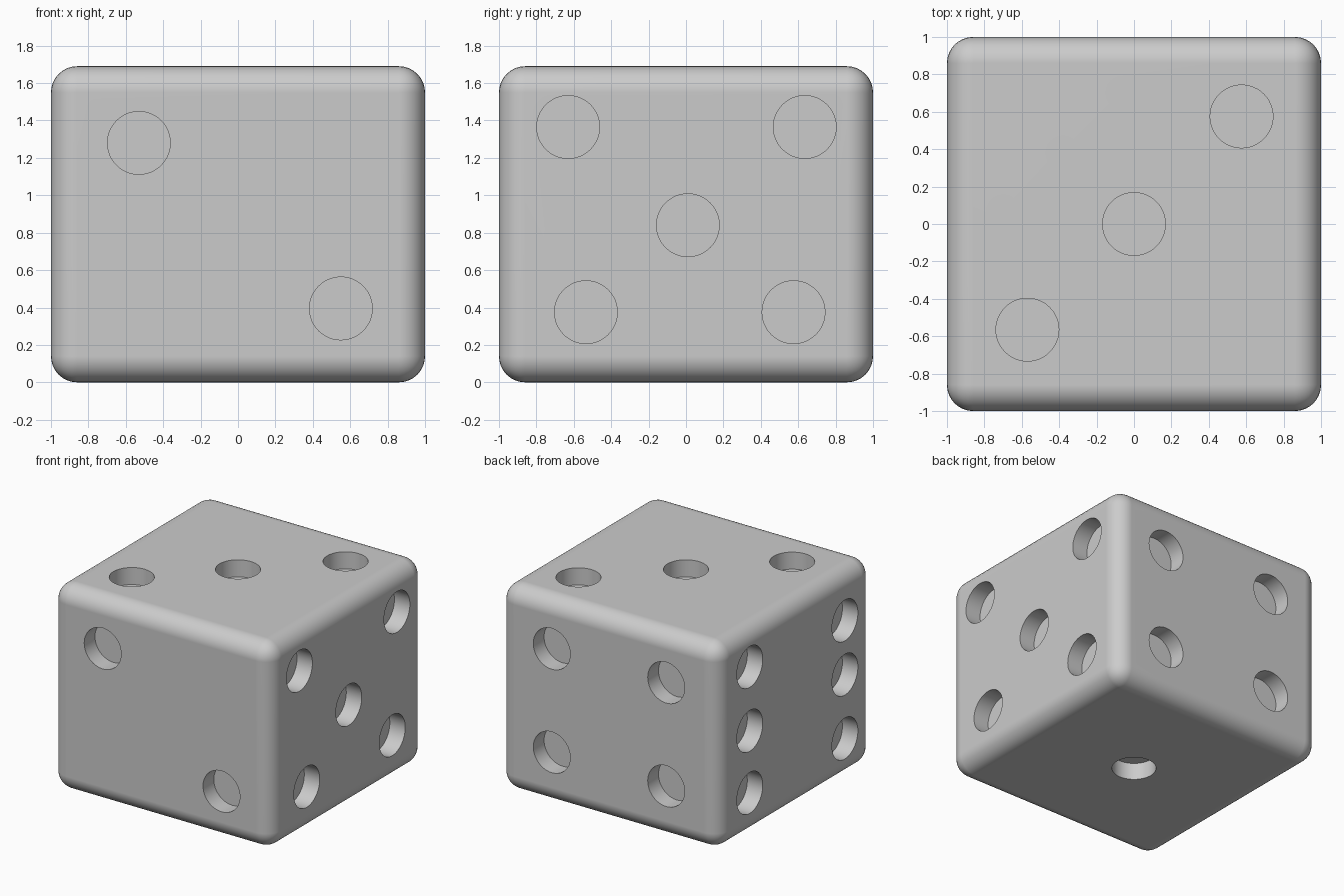
import bpy, bmesh
from mathutils import Matrix, Vector

if "Cube" in bpy.data.objects:
    bpy.data.objects.remove(bpy.data.objects["Cube"])

H = 1.69        # body height
R = 0.168       # pip radius
DEPTH = 0.14    # pip depth
BEVEL = 0.14

# body: rounded block
bm = bmesh.new()
bmesh.ops.create_cube(bm, size=1)
bmesh.ops.scale(bm, vec=(2, 2, H), verts=bm.verts)
bmesh.ops.translate(bm, vec=(0, 0, H / 2), verts=bm.verts)
bmesh.ops.bevel(bm, geom=bm.edges[:], offset=BEVEL, segments=8,
                profile=0.5, affect='EDGES')
mesh = bpy.data.meshes.new("die_body")
bm.to_mesh(mesh)
bm.free()
body = bpy.data.objects.new("die_body", mesh)
bpy.context.collection.objects.link(body)

# pip positions: (outward normal, centres on that face)
front = [(-0.53, -1, 1.28), (0.55, -1, 0.395)]
right = [(1, y, z) for y, z in ((-0.63, 1.365), (0.635, 1.365), (0.01, 0.84),
                                (-0.535, 0.375), (0.575, 0.375))]
top = [(0.575, 0.575, H), (0, 0, H), (-0.57, -0.565, H)]
back = [(x, 1, z) for x in (-0.52, 0.52) for z in (0.43, 1.28)]
left = [(-1, y, z) for y, z in ((0.60, 1.385), (0.60, 0.86), (0.60, 0.35),
                                (-0.635, 1.295), (-0.635, 0.85), (-0.635, 0.325))]
bottom = [(0, 0, 0)]
faces = [((0, -1, 0), front), ((1, 0, 0), right), ((0, 0, 1), top),
         ((0, 1, 0), back), ((-1, 0, 0), left), ((0, 0, -1), bottom)]

# pip cutters: short cylinders sunk into each face
bm = bmesh.new()
for normal, centres in faces:
    n = Vector(normal)
    rot = n.to_track_quat('Z', 'Y').to_matrix().to_4x4()
    for c in centres:
        bmesh.ops.create_cone(bm, cap_ends=True, segments=48, radius1=R, radius2=R,
                              depth=2 * DEPTH, matrix=Matrix.Translation(c) @ rot)
cut_mesh = bpy.data.meshes.new("pip_cutter")
bm.to_mesh(cut_mesh)
bm.free()
cutter = bpy.data.objects.new("pip_cutter", cut_mesh)
cutter.hide_render = True
bpy.context.collection.objects.link(cutter)

# cut the pips, then smooth
bpy.context.view_layer.objects.active = body
body.select_set(True)
cut = body.modifiers.new("pips", 'BOOLEAN')
cut.operation = 'DIFFERENCE'
cut.solver = 'EXACT'
cut.object = cutter
bpy.ops.object.modifier_apply(modifier=cut.name)
bpy.data.objects.remove(cutter)
bpy.ops.object.shade_smooth_by_angle(angle=0.6)
wn = body.modifiers.new("flat_faces", 'WEIGHTED_NORMAL')
wn.keep_sharp = True
